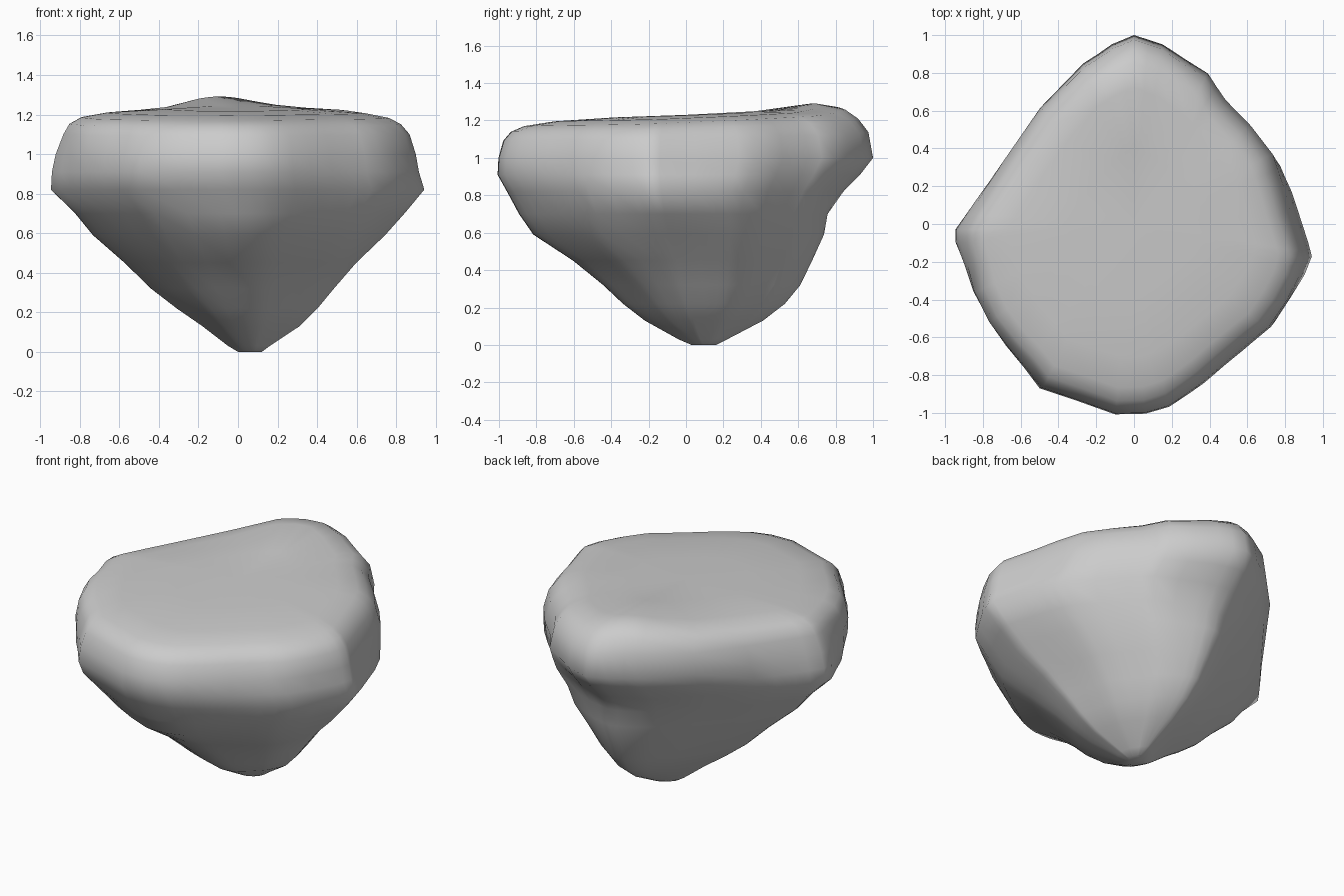
import bpy, bmesh, math

if "Cube" in bpy.data.objects:
    bpy.data.objects.remove(bpy.data.objects["Cube"])

# Plan outline of the widest part, seen from the top
OUTLINE = [(0, 1), (.16, .95), (.41, .79), (.5, .64), (.76, .36), (.83, .2),
           (.92, -.1), (.94, -.18), (.9, -.28), (.74, -.54), (.6, -.66), (.38, -.83),
           (.19, -.95), (.06, -.99), (-.1, -1), (-.5, -.87), (-.67, -.64), (-.84, -.35),
           (-.94, -.1), (-.94, -.03), (-.84, .13), (-.7, .34), (-.27, .84), (-.12, .95)]
# Extents at each height: z, x min, x max, y min, y max
SECTIONS = [(0, .0, .12, .03, .16), (.03, -.05, .16, -.04, .22),
            (.13, -.18, .31, -.22, .41), (.22, -.31, .4, -.34, .53),
            (.32, -.44, .475, -.44, .61), (.45, -.57, .58, -.6, .67),
            (.59, -.74, .74, -.83, .74), (.7, -.82, .84, -.89, .75),
            (.82, -.945, .94, -.95, .84), (.91, -.94, .91, -1, .93),
            (1.0, -.92, .89, -.995, 1), (1.1, -.88, .855, -.97, .975),
            (1.15, -.85, .81, -.93, .92), (1.18, -.79, .75, -.86, .85),
            (1.2, -.66, .63, -.7, .72), (1.21, -.36, .34, -.38, .4)]
# Hollows and bulges: x, y, z, radius, strength (toward / away from the axis)
DENTS = [(-.4, -.65, .6, .2, -.04), (.46, .46, .6, .35, .045),
         (-.72, -.45, 1.13, .22, .055), (.15, -.85, .95, .3, .02),
         (.5, -.35, .52, .25, .05), (.6, .5, 1.05, .25, .02),
         (.72, -.35, 1.1, .22, .035), (-.38, .62, 1.1, .22, .05)]


def resample(points, steps):
    """Split every outline edge into equal steps."""
    out = []
    for (ax, ay), (bx, by) in zip(points, points[1:] + points[:1]):
        out += [(ax + (bx - ax) * i / steps, ay + (by - ay) * i / steps) for i in range(steps)]
    return out


def place(u, v, sec):
    """Fit a plan point into one section, then add the slope, bump and dents."""
    z, x0, x1, y0, y1 = sec
    t = max(0, 1 - z / .8)
    cx, cy = .075 * t, .1 * t
    u /= .94
    x = cx + (u * (x1 - cx) if u > 0 else -u * (x0 - cx))
    y = cy + (v * (y1 - cy) if v > 0 else -v * (y0 - cy))
    for dx, dy, dz, r, s in DENTS:
        k = s * math.exp(-((x - dx) ** 2 + (y - dy) ** 2 + (z - dz) ** 2) / r ** 2)
        n = math.hypot(x, y) + 1e-6
        x, y = x + k * x / n, y + k * y / n
    top = min(1, max(0, (z - 1.0) / .18))
    bump = .05 * math.exp(-((x + .13) ** 2 + (y - .72) ** 2) / .06)
    return x, y, z + top * (.02 * (1 - x * x) + .035 * y + bump)


# Boulder body: stacked rings bridged with quads
bm = bmesh.new()
plan = resample(OUTLINE, 2)
rings = [[bm.verts.new(place(u, v, s)) for u, v in plan] for s in SECTIONS]
n = len(plan)
for low, high in zip(rings, rings[1:]):
    for i in range(n):
        j = (i + 1) % n
        bm.faces.new((low[i], low[j], high[j], high[i]))
bm.faces.new(rings[0])
centre = bm.verts.new((0, 0, 1.23))
for i in range(n):
    bm.faces.new((rings[-1][i], rings[-1][(i + 1) % n], centre))
# Weather the diamond edges of the rings a little
side = [v for ring in rings[3:8] for v in ring]
bmesh.ops.smooth_vert(bm, verts=side, factor=.3, use_axis_x=True, use_axis_y=True)
bmesh.ops.recalc_face_normals(bm, faces=bm.faces)
for f in bm.faces:
    f.smooth = True
mesh = bpy.data.meshes.new("boulder")
bm.to_mesh(mesh)
bm.free()
boulder = bpy.data.objects.new("boulder", mesh)
bpy.context.collection.objects.link(boulder)
